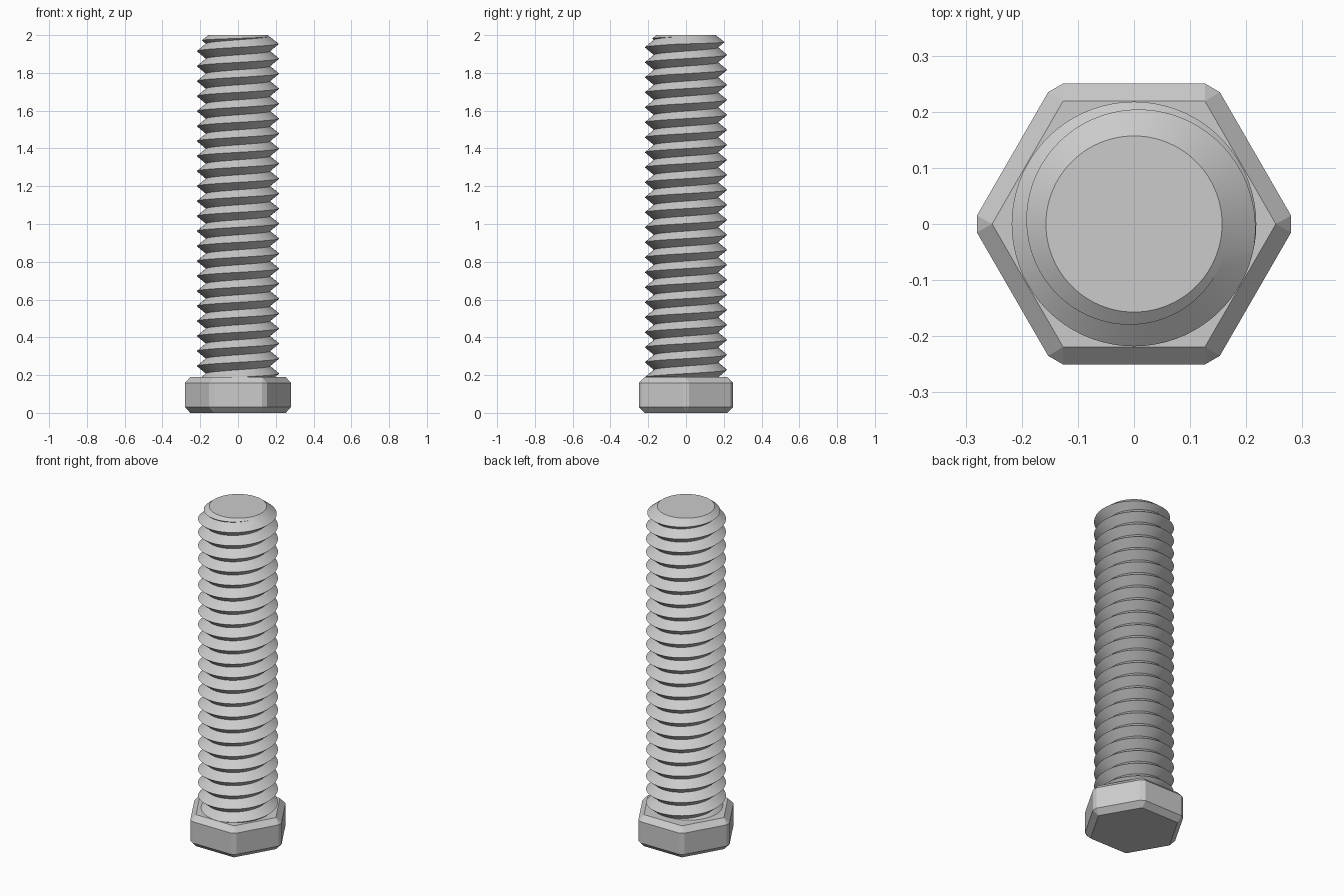
import bpy, bmesh
from math import sin, cos, pi, radians, sqrt

cube = bpy.data.objects.get("Cube")
if cube:
    bpy.data.objects.remove(cube, do_unlink=True)

# Dimensions
HEAD_TOP, TOP = 0.19, 2.0
APOTHEM, BEVEL, CORNER_X = 0.25, 0.031, 0.28
CREST, ROOT, TIP = 0.218, 0.17, 0.157
PITCH, CREST_Z = 0.0794, 1.955      # crest height on the +x side
SEG = 72

# Material
steel = bpy.data.materials.new("steel_grey")
steel.use_nodes = True
grey = (0.6, 0.6, 0.6, 1)
steel.diffuse_color = grey
steel.node_tree.nodes["Principled BSDF"].inputs["Base Color"].default_value = grey


def make_object(name, bm):
    bmesh.ops.recalc_face_normals(bm, faces=bm.faces)
    mesh = bpy.data.meshes.new(name)
    bm.to_mesh(mesh)
    bm.free()
    mesh.materials.append(steel)
    obj = bpy.data.objects.new(name, mesh)
    bpy.context.collection.objects.link(obj)
    return obj


def activate(obj):
    bpy.ops.object.select_all(action='DESELECT')
    obj.select_set(True)
    bpy.context.view_layer.objects.active = obj


# Hexagonal head: chamfered rims and narrow flats on the six corners
bm = bmesh.new()
half = (2 * APOTHEM / sqrt(3) - CORNER_X) * sqrt(3)
inner = (APOTHEM - BEVEL) * 2 / sqrt(3)
for k in range(6):
    c, s = cos(k * pi / 3), sin(k * pi / 3)
    for z in (0, HEAD_TOP):
        bm.verts.new((inner * c, inner * s, z))
    for z in (BEVEL, HEAD_TOP - BEVEL):
        for side in (-half, half):
            bm.verts.new((CORNER_X * c - side * s, CORNER_X * s + side * c, z))
bmesh.ops.convex_hull(bm, input=bm.verts[:])
bmesh.ops.dissolve_limit(bm, angle_limit=radians(1), verts=bm.verts[:], edges=bm.edges[:])
make_object("hex_head", bm)

# Threaded shank: one continuous right-handed helix of crests and roots
turns = int((TOP - HEAD_TOP) / PITCH) + 5
base = CREST_Z - (turns - 2) * PITCH
bm = bmesh.new()


def helix(radius, offset):
    return [bm.verts.new((radius * cos(2 * pi * i / SEG), radius * sin(2 * pi * i / SEG),
                          base + offset + PITCH * i / SEG))
            for i in range(SEG * turns + 1)]


crest, root = helix(CREST, 0), helix(ROOT, PITCH / 2)
last = SEG * turns
for i in range(last):
    bm.faces.new((crest[i], crest[i + 1], root[i + 1], root[i]))
for i in range(last - SEG):
    bm.faces.new((root[i], root[i + 1], crest[i + 1 + SEG], crest[i + SEG]))

# Close both ends with a fan, beyond the part that is kept
low = bm.verts.new((0, 0, base - PITCH))
high = bm.verts.new((0, 0, base + PITCH * (turns + 2)))
low_loop = crest[:SEG + 1] + [root[0]]
high_loop = root[last - SEG:] + [crest[last]]
for apex, loop in ((low, low_loop), (high, high_loop)):
    for a, b in zip(loop, loop[1:] + loop[:1]):
        bm.faces.new((a, b, apex))
shank = make_object("threaded_shank", bm)

# Trim the shank to length and chamfer its tip
bm = bmesh.new()
rings = []
for r, z in ((0.3, HEAD_TOP - 0.02), (0.3, TOP - (0.3 - TIP) * 0.78), (TIP, TOP)):
    rings.append([bm.verts.new((r * cos(2 * pi * (i + 0.5) / SEG),
                                r * sin(2 * pi * (i + 0.5) / SEG), z)) for i in range(SEG)])
for a, b in zip(rings, rings[1:]):
    for i in range(SEG):
        j = (i + 1) % SEG
        bm.faces.new((a[i], a[j], b[j], b[i]))
bm.faces.new(rings[0])
bm.faces.new(rings[-1])
trimmer = make_object("shank_trimmer", bm)
trimmer.hide_render = True

trim = shank.modifiers.new("trim", 'BOOLEAN')
trim.operation = 'INTERSECT'
trim.solver = 'EXACT'
trim.object = trimmer
activate(shank)
bpy.ops.object.modifier_apply(modifier=trim.name)
bpy.data.objects.remove(trimmer, do_unlink=True)
bpy.ops.object.shade_smooth_by_angle(angle=radians(25))
